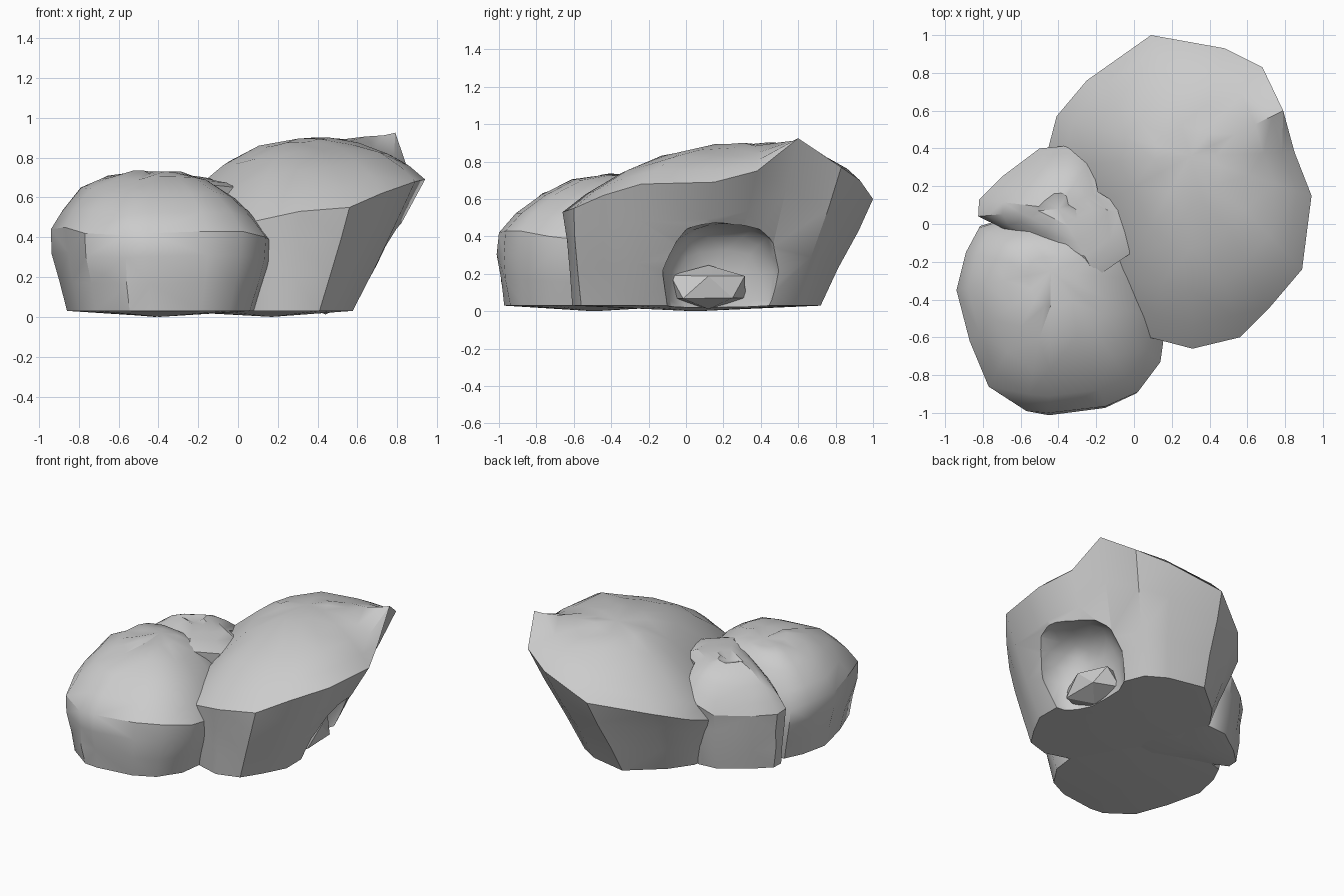
import bpy, bmesh, math, random
from mathutils import Vector

if "Cube" in bpy.data.objects:
    bpy.data.objects.remove(bpy.data.objects["Cube"])

random.seed(4)


def finish(obj, angle=0.6):
    bpy.ops.object.select_all(action='DESELECT')
    obj.select_set(True)
    bpy.context.view_layer.objects.active = obj
    for m in list(obj.modifiers):
        bpy.ops.object.modifier_apply(modifier=m.name)
    bpy.ops.object.shade_smooth_by_angle(angle=angle)


def rock(name, rim, peak, base, power, bulge=0.0, jitter=0.01, dent=0.0, shear=0.0):
    """Loft from a rounded foot, out to a wide rim, then over a domed crown.
    base = (scale x, offset x, scale y, offset y) from rim to foot outline.
    power = crown roundness on the left and right sides."""
    rim = [Vector(p) for p in rim]
    peak = Vector(peak)
    sx, ox, sy, oy = base
    foot = [Vector((p.x * sx + ox - shear * min(p.y, 0), p.y * sy + oy, 0.03)) for p in rim]
    mid = sum(foot, Vector()) / len(foot)
    levels = [foot]
    for t in (0.35, 0.7):
        ring = []
        for a, b in zip(foot, rim):
            p = a.lerp(b, t)
            out = Vector((p.x - mid.x, p.y - mid.y, 0)).normalized()
            ring.append(p + out * (bulge + random.uniform(-jitter, jitter)))
        levels.append(ring)
    levels.append(rim)
    for f in (0.88, 0.7, 0.48, 0.25):
        ring = []
        for p in rim:
            q = peak.lerp(p, f)
            side = (p - peak).xy.normalized().x * 0.5 + 0.5
            k = power[0] + (power[1] - power[0]) * side
            q.z = p.z + (peak.z - p.z) * (1 - f ** k)
            q.z += random.uniform(-jitter, jitter)
            ring.append(q)
        levels.append(ring)

    bm = bmesh.new()
    rings = [[bm.verts.new(p) for p in ring] for ring in levels]
    n = len(rim)
    for lo, hi in zip(rings, rings[1:]):
        for i in range(n):
            j = (i + 1) % n
            bm.faces.new((lo[i], lo[j], hi[j], hi[i]))
    under = bm.verts.new((mid.x, mid.y, 0))
    top = bm.verts.new(peak - Vector((0, 0, dent)))
    for i in range(n):
        j = (i + 1) % n
        bm.faces.new((under, rings[0][i], rings[0][j]))
        bm.faces.new((top, rings[-1][i], rings[-1][j]))
    bmesh.ops.triangulate(bm, faces=bm.faces[:])
    bmesh.ops.recalc_face_normals(bm, faces=bm.faces[:])
    mesh = bpy.data.meshes.new(name)
    bm.to_mesh(mesh)
    bm.free()
    obj = bpy.data.objects.new(name, mesh)
    bpy.context.collection.objects.link(obj)
    return obj


def pebble(name, loc, scale, sub, boxy=1.0):
    bpy.ops.mesh.primitive_ico_sphere_add(subdivisions=sub, radius=1, location=loc)
    obj = bpy.context.object
    obj.name = name
    obj.scale = scale
    for v in obj.data.vertices:
        v.co = Vector([math.copysign(abs(c) ** boxy, c) for c in v.co])
        v.co *= random.uniform(0.96, 1.03)
    return obj


# Large boulder leaning back and to the right
large = rock("large_boulder", [
    (.09, 1, .6), (.48, .93, .7), (.68, .83, .77), (.79, .6, .925),
    (.85, .38, .75), (.94, .15, .69), (.89, -.24, .68), (.72, -.44, .62),
    (.56, -.6, .55), (.31, -.66, .53), (.08, -.6, .48), (-.15, -.4, .4),
    (-.35, 0, .36), (-.48, .3, .36), (-.41, .57, .45), (-.25, .76, .52)],
    (.3, .36, .895), (.67, -.056, .8, -.08), (1.8, 3.0), 0.0, 0.01, 0.0, 0.15)

# Undercut hollow on the right side
hollow = pebble("hollow_cutter", (.72, .21, .06), (.31, .34, .42), 3, 0.75)
hollow.hide_render = True
cut = large.modifiers.new("hollow", 'BOOLEAN')
cut.operation = 'DIFFERENCE'
cut.solver = 'EXACT'
cut.object = hollow
finish(large)
bpy.data.objects.remove(hollow)

# Small stone tucked in the hollow
stone = pebble("hollow_stone", (.44, .12, .13), (.16, .23, .12), 1, 0.85)
finish(stone)

# Front left boulder with near-vertical sides
front = rock("front_boulder", [
    (-.57, -.99, .41), (-.45, -1, .42), (-.15, -.965, .43), (.02, -.89, .43),
    (.14, -.73, .4), (.165, -.55, .38), (.1, -.3, .42), (0, -.1, .45),
    (-.25, .05, .45), (-.6, .05, .42), (-.82, -.02, .4), (-.89, -.15, .43),
    (-.94, -.35, .44), (-.87, -.62, .45), (-.77, -.86, .42)],
    (-.44, -.25, .73), (.85, -.06, .95, -.022), (3.3, 2.7), 0.012)
finish(front)

# Small boulder wedged at the back left, its top tilted and dented
back = rock("back_left_boulder", [
    (-.825, .04, .44), (-.82, .13, .43), (-.7, .25, .43), (-.5, .4, .44),
    (-.34, .415, .5), (-.23, .35, .57), (-.19, .17, .65), (-.03, .07, .65),
    (-.01, -.15, .65), (-.2, -.28, .67), (-.5, -.12, .6), (-.7, -.02, .52)],
    (-.4, .08, .715), (.9, -.04, .85, 0), (2.6, 2.6), 0.0, 0.008, 0.03)
finish(back)
